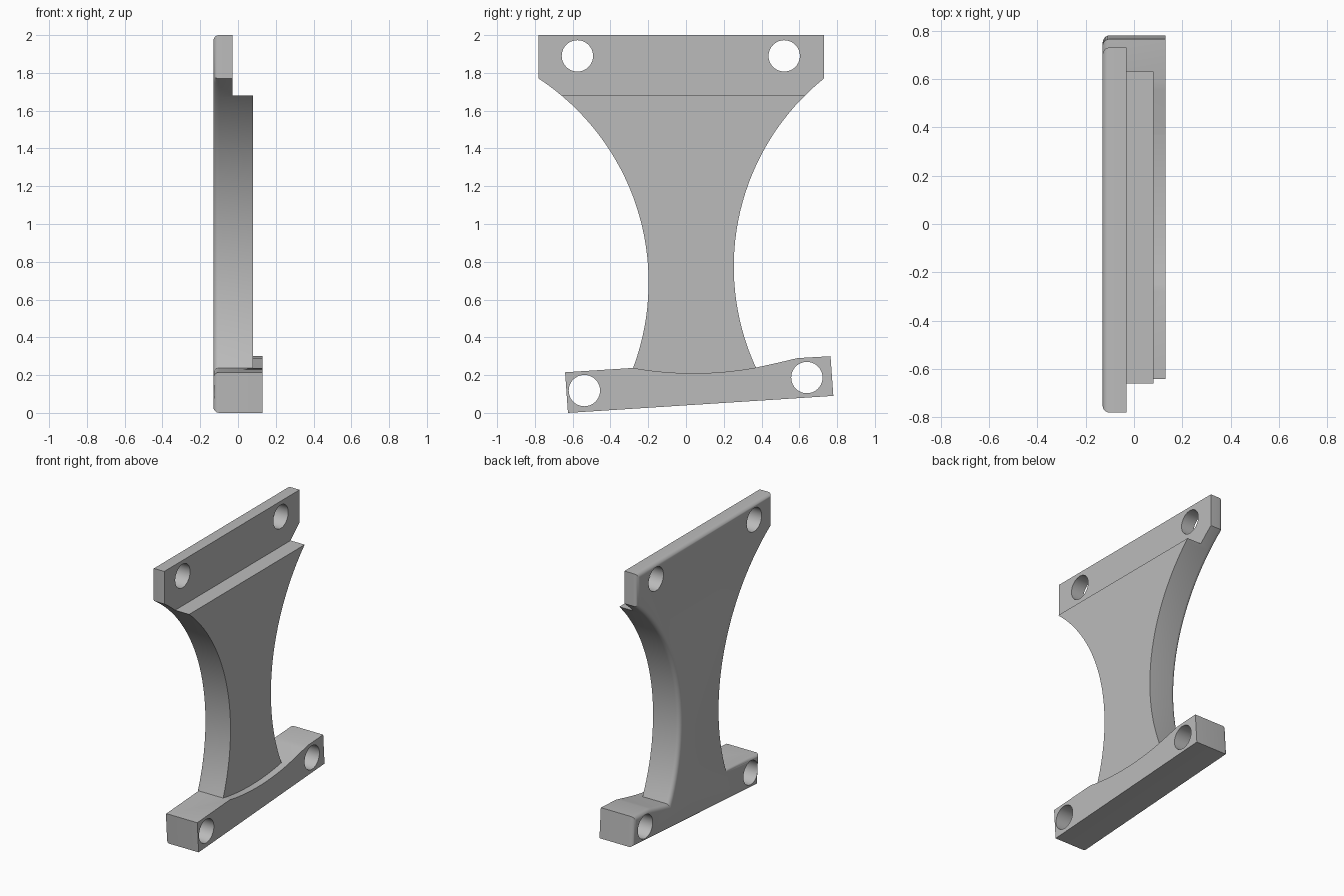
import bpy, bmesh, math
from mathutils import Vector

cube = bpy.data.objects.get("Cube")
if cube:
    bpy.data.objects.remove(cube, do_unlink=True)

BACK, PLATE, WEB, FOOT = -0.13, -0.03, 0.08, 0.13   # depths along x

grey = bpy.data.materials.new("plain_grey")
grey.use_nodes = True
colour = (0.5, 0.5, 0.5, 1)
grey.diffuse_color = colour
grey.node_tree.nodes["Principled BSDF"].inputs["Base Color"].default_value = colour


def arc(a, m, b, n=32):
    """Points on the circle through a, m and b, running from a to b."""
    a, m, b = Vector(a), Vector(m), Vector(b)
    u, v = m - a, b - a
    d = 2 * u.cross(v)
    c = a + Vector((v.y * u.dot(u) - u.y * v.dot(v),
                    u.x * v.dot(v) - v.x * u.dot(u))) / d
    start, end = a - c, b - c
    r = start.length
    t0 = math.atan2(start.y, start.x)
    sweep = math.atan2(start.cross(end), start.dot(end))
    return [(c.x + r * math.cos(t0 + sweep * i / n),
             c.y + r * math.sin(t0 + sweep * i / n)) for i in range(n + 1)]


def slab(name, outline, x0, x1, fillet=0):
    """Extrude a (y, z) outline along x, rounding the rim at x0."""
    bm = bmesh.new()
    face = bm.faces.new([bm.verts.new((x0, y, z)) for y, z in outline])
    out = bmesh.ops.extrude_face_region(bm, geom=[face])
    moved = [g for g in out["geom"] if isinstance(g, bmesh.types.BMVert)]
    bmesh.ops.translate(bm, verts=moved, vec=(x1 - x0, 0, 0))
    bmesh.ops.recalc_face_normals(bm, faces=bm.faces)
    if fillet:
        rim = [e for e in bm.edges if all(abs(v.co.x - x0) < 1e-5 for v in e.verts)]
        bmesh.ops.bevel(bm, geom=rim, offset=fillet, segments=5, profile=0.5,
                        affect='EDGES', clamp_overlap=False)
    mesh = bpy.data.meshes.new(name)
    bm.to_mesh(mesh)
    bm.free()
    obj = bpy.data.objects.new(name, mesh)
    bpy.context.collection.objects.link(obj)
    mesh.materials.append(grey)
    return obj


# Whole silhouette: top plate, waisted web and tilted foot
left_corner, right_corner = (-0.28, 0.238), (0.37, 0.24)
outline = [(-0.78, 2), (0.73, 2)]
outline += arc((0.73, 1.77), (0.253, 0.77), right_corner)
outline += arc(right_corner, (0.48, 0.264), (0.59, 0.29), 6)[1:]
outline += [(0.765, 0.30), (0.78, 0.09), (-0.625, 0), (-0.64, 0.215)]
outline += arc(left_corner, (-0.198, 0.69), (-0.78, 1.77))
bracket = slab("bracket", outline, BACK, FOOT, 0.03)

# Steps in front of the top plate and the web
cutters = [
    slab("top_step_cutter", [(-1, 1.68), (1, 1.68), (1, 2.2), (-1, 2.2)], PLATE, 0.3),
    slab("web_step_cutter", arc(left_corner, (0.04, 0.21), right_corner, 20)
         + [(1, 1.9), (1, 2.2), (-1, 2.2), (-1, 1.9)], WEB, 0.3),
]

# Four screw holes
for y, z in [(-0.575, 1.89), (0.52, 1.89), (-0.538, 0.118), (0.64, 0.187)]:
    ring = [(y + 0.083 * math.cos(math.tau * i / 40),
             z + 0.083 * math.sin(math.tau * i / 40)) for i in range(40)]
    cutters.append(slab("hole_cutter", ring, -0.3, 0.3))

for cutter in cutters:
    cutter.hide_render = True
    mod = bracket.modifiers.new(cutter.name, 'BOOLEAN')
    mod.operation, mod.solver, mod.object = 'DIFFERENCE', 'EXACT', cutter

# Bake the cuts, drop the cutters and shade the fillets smooth
depsgraph = bpy.context.evaluated_depsgraph_get()
baked = bpy.data.meshes.new_from_object(bracket.evaluated_get(depsgraph))
bracket.modifiers.clear()
bracket.data = baked
for cutter in cutters:
    bpy.data.objects.remove(cutter, do_unlink=True)
for obj in bpy.context.selected_objects:
    obj.select_set(False)
bracket.select_set(True)
bpy.context.view_layer.objects.active = bracket
bpy.ops.object.shade_smooth_by_angle(angle=math.radians(30))
